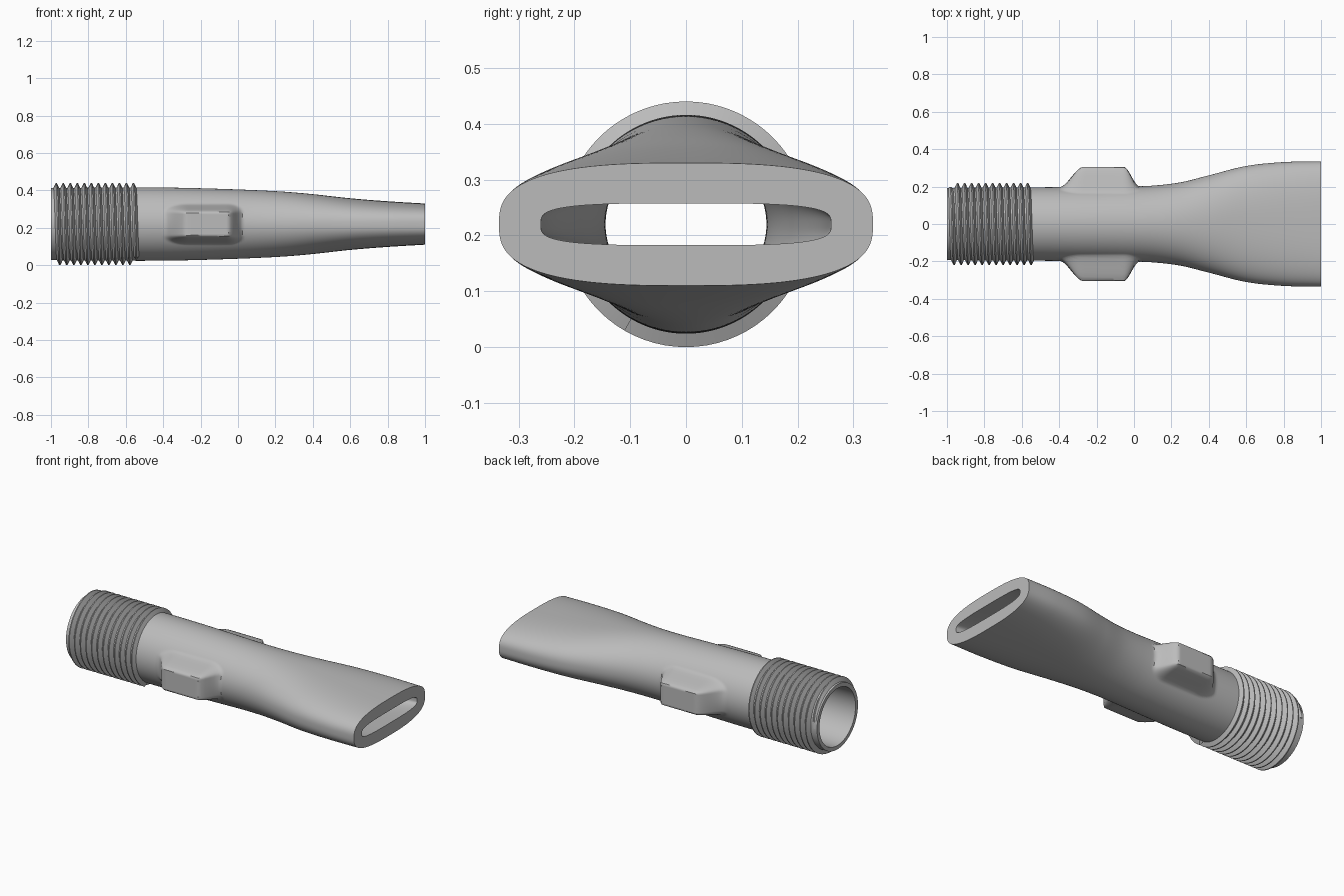
import bpy, bmesh
from math import sin, cos, pi, tau, hypot, copysign

cube = bpy.data.objects.get("Cube")
if cube:
    bpy.data.objects.remove(cube, do_unlink=True)

AXIS_Z = 0.22
SEGMENTS = 160

grey = bpy.data.materials.new("Plain grey")
grey.use_nodes = True
colour = (0.5, 0.5, 0.5, 1)
grey.diffuse_color = colour
grey.node_tree.nodes["Principled BSDF"].inputs["Base Color"].default_value = colour


def smoothstep(t):
    t = min(max(t, 0), 1)
    return t * t * (3 - 2 * t)


def sample(stations, x):
    """Smooth interpolation through (x, half width, half height, squareness)."""
    last = len(stations) - 1
    i = 0
    while i < last - 1 and x > stations[i + 1][0]:
        i += 1
    a, b = stations[i], stations[i + 1]
    before, after = stations[max(i - 1, 0)], stations[min(i + 2, last)]
    span = b[0] - a[0]
    t = (x - a[0]) / span
    result = []
    for k in range(1, 4):
        m0 = (b[k] - before[k]) / (b[0] - before[0]) * span
        m1 = (after[k] - a[k]) / (after[0] - a[0]) * span
        result.append((2*t**3 - 3*t**2 + 1) * a[k] + (t**3 - 2*t**2 + t) * m0
                      + (3*t**2 - 2*t**3) * b[k] + (t**3 - t**2) * m1)
    return result


def section(stations, x):
    """One superellipse cross-section as (y, z) pairs around the axis."""
    w, h, n = sample(stations, x)
    points = []
    for s in range(SEGMENTS):
        c, d = cos(tau * s / SEGMENTS), sin(tau * s / SEGMENTS)
        points.append((w * copysign(abs(c) ** (2 / n), c),
                       h * copysign(abs(d) ** (2 / n), d)))
    return points


def raise_grip(x, y, z):
    """Push the side walls out into rounded finger pads."""
    along = max((-0.27 - x) / 0.13, (x + 0.055) / 0.085, 0)
    across = max((abs(z) - 0.06) / 0.05, 0)
    amount = smoothstep(1 - hypot(along, across))
    if abs(y) < 0.1:
        return y
    return y + (copysign(0.305, y) - y) * amount


def finish(name, bm, angle):
    bmesh.ops.recalc_face_normals(bm, faces=bm.faces)
    mesh = bpy.data.meshes.new(name)
    bm.to_mesh(mesh)
    bm.free()
    mesh.materials.append(grey)
    obj = bpy.data.objects.new(name, mesh)
    bpy.context.collection.objects.link(obj)
    bpy.ops.object.select_all(action="DESELECT")
    obj.select_set(True)
    bpy.context.view_layer.objects.active = obj
    bpy.ops.object.shade_smooth_by_angle(angle=angle)


def bridge(bm, rings, close_around):
    for a, b in zip(rings, rings[1:]):
        count = len(a)
        for s in range(count if close_around else count - 1):
            t = (s + 1) % count
            bm.faces.new((a[s], a[t], b[t], b[s]))


# Hollow body: round pipe flattening into a wide slot
outer = [(-1, 0.193, 0.193, 2), (-0.54, 0.196, 0.196, 2), (-0.3, 0.198, 0.194, 2),
         (-0.05, 0.2, 0.187, 2), (0.1, 0.205, 0.181, 2), (0.25, 0.223, 0.173, 2.05),
         (0.4, 0.26, 0.16, 2.15), (0.6, 0.31, 0.138, 2.4), (0.8, 0.331, 0.122, 2.6),
         (1, 0.335, 0.11, 2.8)]
bore = [(-1, 0.17, 0.17, 2), (-0.54, 0.16, 0.16, 2), (-0.1, 0.145, 0.145, 2),
        (0.15, 0.15, 0.125, 2), (0.4, 0.19, 0.1, 2.3), (0.7, 0.243, 0.065, 2.8),
        (1, 0.26, 0.0375, 3.5)]
bm = bmesh.new()
steps = 160
xs = [-1 + 2 * i / steps for i in range(steps + 1)]
rings = []
for x in xs:
    rings.append([bm.verts.new((x, raise_grip(x, y, z), AXIS_Z + z))
                  for y, z in section(outer, x)])
for x in reversed(xs):
    rings.append([bm.verts.new((x, y, AXIS_Z + z)) for y, z in section(bore, x)])
bridge(bm, rings + rings[:1], True)
finish("nozzle_body", bm, pi / 5)

# Helical screw thread around the inlet end
bm = bmesh.new()
turns, per_turn, pitch = 12, 72, 0.0375
start = -0.981
profile = [(-0.018, 0.188), (-0.003, 0.22), (0.003, 0.22), (0.018, 0.188)]
rings = []
total = turns * per_turn
for i in range(total - per_turn // 3 + 1):
    a = tau * i / per_turn
    x0 = start + pitch * i / per_turn
    grow = 0.3 + 0.7 * smoothstep(i / 20)
    ring = []
    for dx, r in profile:
        r = 0.188 + (r - 0.188) * grow
        ring.append(bm.verts.new((x0 + dx, r * cos(a), AXIS_Z + r * sin(a))))
    rings.append(ring)
bridge(bm, rings, True)
bm.faces.new(rings[0])
bm.faces.new(rings[-1])
finish("screw_thread", bm, pi / 6)
